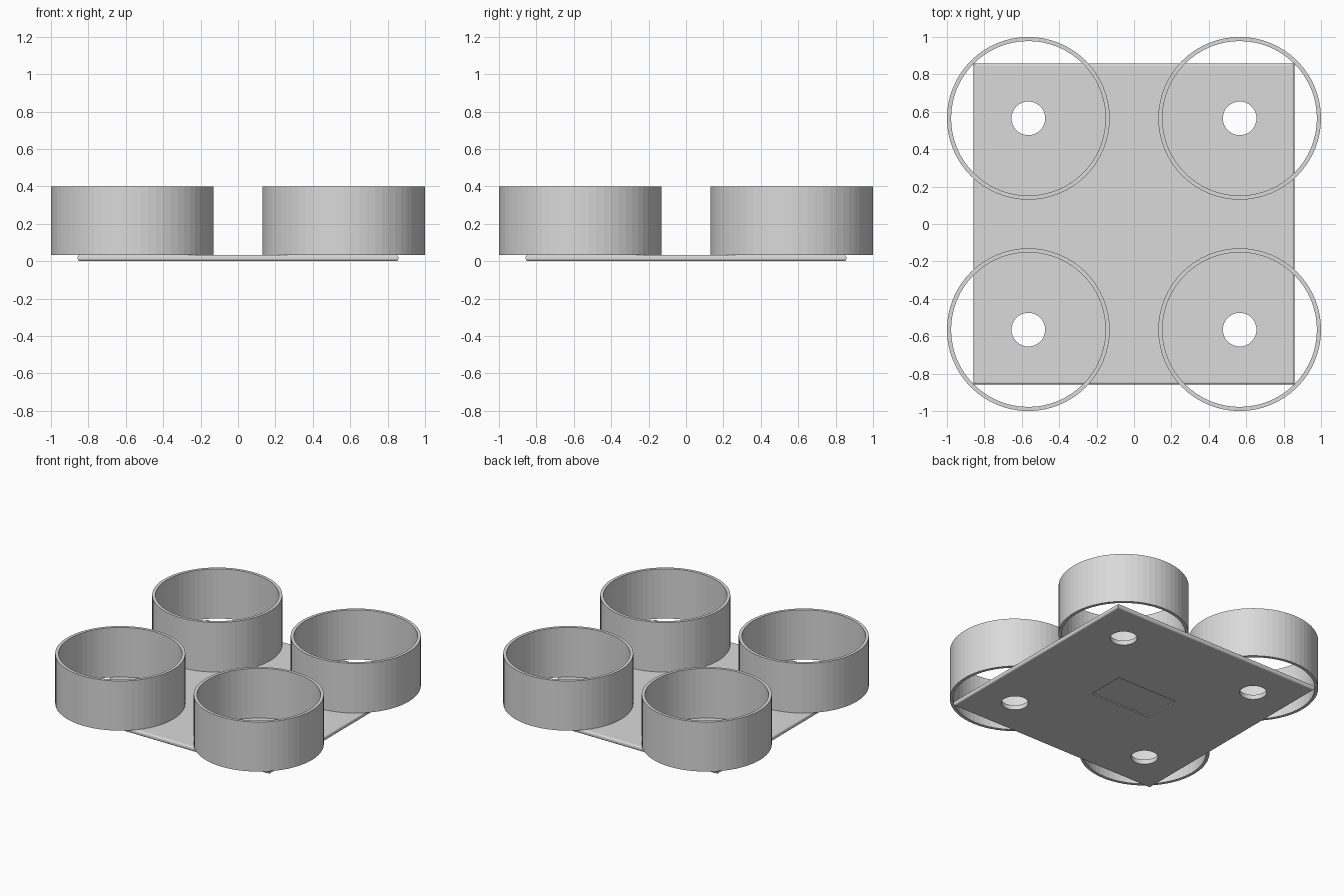
import bpy, bmesh, math

if "Cube" in bpy.data.objects:
    bpy.data.objects.remove(bpy.data.objects["Cube"])

T = 0.034      # plate thickness
TOP = 0.40     # ring top
C = 0.565      # ring centre offset
HALF = 0.857   # half plate width

grey = bpy.data.materials.new("light_grey")
grey.diffuse_color = (0.7, 0.7, 0.7, 1)
grey.use_nodes = True
grey.node_tree.nodes["Principled BSDF"].inputs["Base Color"].default_value = grey.diffuse_color


def make(name, bm):
    bmesh.ops.recalc_face_normals(bm, faces=bm.faces)
    me = bpy.data.meshes.new(name)
    bm.to_mesh(me)
    bm.free()
    me.materials.append(grey)
    ob = bpy.data.objects.new(name, me)
    bpy.context.collection.objects.link(ob)
    return ob


def box(bm, sx, sy, z0, z1):
    verts = bmesh.ops.create_cube(bm, size=1)["verts"]
    for v in verts:
        v.co.x *= sx
        v.co.y *= sy
        v.co.z = z1 if v.co.z > 0 else z0


def ring(name, x, y, r_out, r_in, z0, z1, n=64):
    bm = bmesh.new()
    profile = [(r_out, z0), (r_out, z1), (r_in, z1), (r_in, z0)]
    loops = [[bm.verts.new((x + r * math.cos(2 * math.pi * i / n),
                            y + r * math.sin(2 * math.pi * i / n), z))
              for i in range(n)] for r, z in profile]
    for k in range(4):
        a, b = loops[k], loops[(k + 1) % 4]
        for i in range(n):
            j = (i + 1) % n
            bm.faces.new((a[i], a[j], b[j], b[i]))
    return make(name, bm)


# Base plate with rounded top and bottom rims
bm = bmesh.new()
box(bm, 2 * HALF, 2 * HALF, 0, T)
rims = [e for e in bm.edges if abs(e.verts[0].co.z - e.verts[1].co.z) < 1e-6]
bmesh.ops.bevel(bm, geom=rims, offset=0.013, segments=4, profile=0.5,
                affect='EDGES')
plate = make("base_plate", bm)

# Cutters: a round hole under each ring and a shallow recess underneath
bm = bmesh.new()
for sx in (-1, 1):
    for sy in (-1, 1):
        vs = bmesh.ops.create_cone(bm, cap_ends=True, segments=48, radius1=0.09,
                                   radius2=0.09, depth=0.4)["verts"]
        bmesh.ops.translate(bm, verts=vs, vec=(sx * C, sy * C, 0))
box(bm, 0.5, 0.28, -0.05, 0.008)
cutter = make("plate_cutter", bm)
cutter.hide_render = True
cutter.hide_viewport = True

mod = plate.modifiers.new("holes", 'BOOLEAN')
mod.operation = 'DIFFERENCE'
mod.solver = 'EXACT'
mod.object = cutter

# Four open cup rings on the corners
for ny, sy in (("front", -1), ("back", 1)):
    for nx, sx in (("left", -1), ("right", 1)):
        ring(f"cup_ring_{ny}_{nx}", sx * C, sy * C, 0.435, 0.413, T, TOP)
